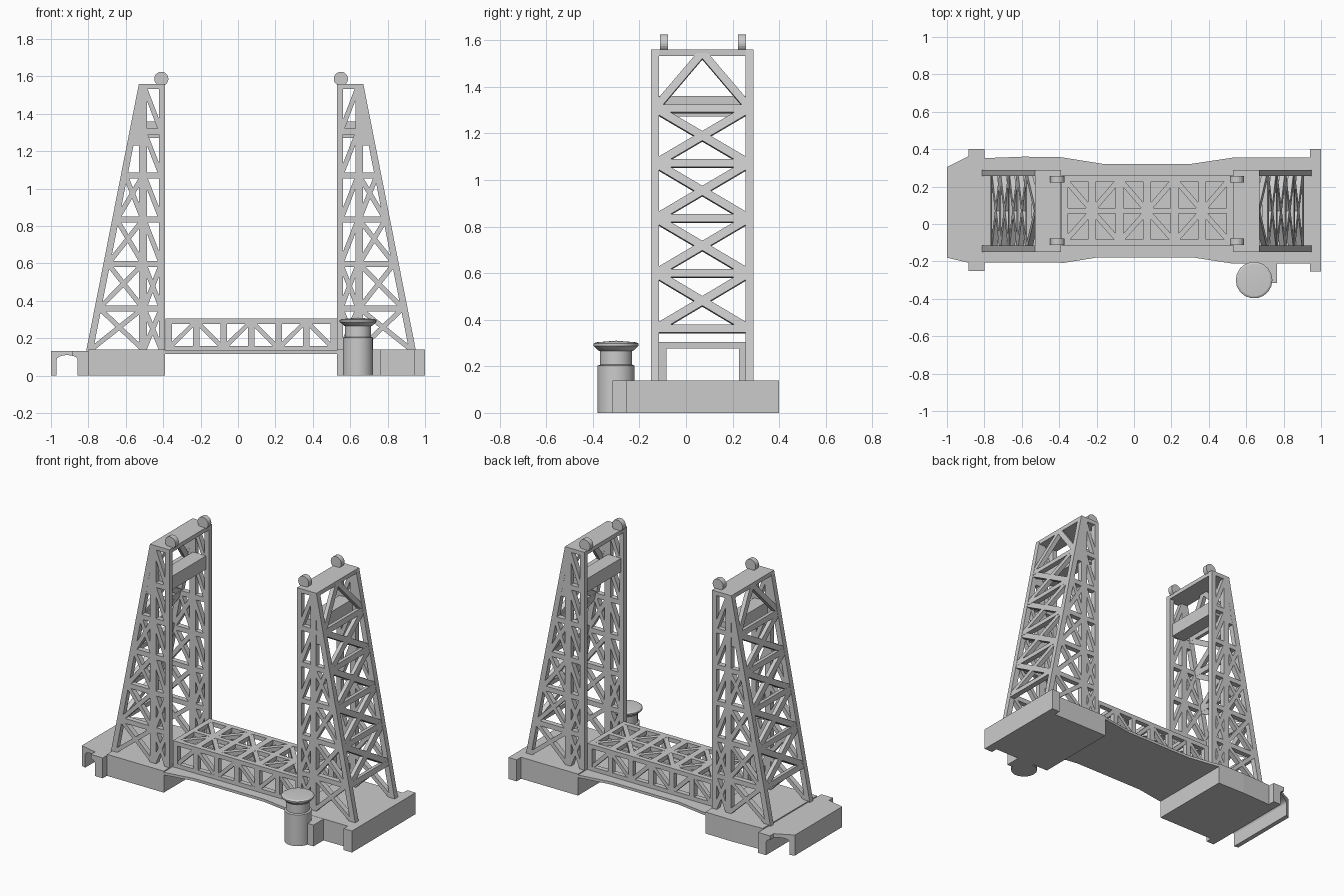
import bpy, bmesh, math
from mathutils import Vector, Matrix

if "Cube" in bpy.data.objects:
    bpy.data.objects.remove(bpy.data.objects["Cube"])

CY, CX = 0.07, 0.07          # centre lines of towers and span
Y0, Y1 = -0.15, 0.29         # tower faces
T = 0.034                    # member thickness


def finish(name, bm):
    bmesh.ops.recalc_face_normals(bm, faces=bm.faces)
    me = bpy.data.meshes.new(name)
    bm.to_mesh(me)
    bm.free()
    ob = bpy.data.objects.new(name, me)
    bpy.context.collection.objects.link(ob)
    return ob


def bar(bm, p, q, w, d, n):
    """Box from p to q, w wide in the face, d deep along normal n."""
    p, q, n = Vector(p), Vector(q), Vector(n)
    x = (q - p).normalized()
    s = n.cross(x).normalized()
    m = x.cross(s)
    mat = Matrix((x * (q - p).length, s * w, m * d)).transposed().to_4x4()
    mat.translation = (p + q) / 2
    bmesh.ops.create_cube(bm, size=1, matrix=mat)


def box(bm, x0, x1, y0, y1, z0, z1):
    ym, zm = (y0 + y1) / 2, (z0 + z1) / 2
    bar(bm, (x0, ym, zm), (x1, ym, zm), y1 - y0, z1 - z0, (0, 0, 1))


def prism(bm, pts, vec):
    """Extrude a closed outline along vec."""
    f = bm.faces.new([bm.verts.new(p) for p in pts])
    r = bmesh.ops.extrude_face_region(bm, geom=[f])
    vs = [g for g in r["geom"] if isinstance(g, bmesh.types.BMVert)]
    bmesh.ops.translate(bm, verts=vs, vec=vec)


def slab(name, outline, z0, z1):
    bm = bmesh.new()
    prism(bm, [(x, y, z0) for x, y in outline], (0, 0, z1 - z0))
    return finish(name, bm)


# ---- lift towers
LEVELS = [0.14, 0.36, 0.598, 0.834, 1.07, 1.305, 1.545]


def out(z):
    """Depth of the tower from its upright face to its sloping face."""
    return 0.14 + (1.56 - z) * 0.28 / 1.42


def tower(name, s):
    bm = bmesh.new()
    X = lambda u: CX + s * (0.46 + u)
    ny = (0, 1, 0)
    for y in (Y0 + T / 2, Y1 - T / 2):
        def side(u0, z0, u1, z1, w):
            bar(bm, (X(u0), y, z0), (X(u1), y, z1), w, T, ny)
        side(0.016, 0.13, 0.016, 1.56, 0.032)
        side(0.118, 0.13, 0.118, 1.56, 0.042)
        # sloping leg and the solid web near its top
        prism(bm, [(X(u), y - T / 2, z) for u, z in (
            (out(0.13), 0.13), (out(1.56), 1.56),
            (out(1.56) - 0.036, 1.56), (out(0.13) - 0.036, 0.13))], (0, T, 0))
        prism(bm, [(X(u), y - T / 2 + 0.001, z) for u, z in (
            (0.12, 1.23), (out(1.23) - 0.02, 1.23), (0.12, 1.54))],
            (0, T - 0.002, 0))
        for z in LEVELS[1:-1]:
            side(0.005, z, out(z) - 0.01, z, 0.032)
        for i, (a, b) in enumerate(zip(LEVELS, LEVELS[1:])):
            side(0.02, a, 0.112, b, 0.026)
            if i < 2:
                side(0.112, a, 0.02, b, 0.026)
            if i < 4:
                side(0.118, a, out(b) - 0.025, b, 0.026)
                side(out(a) - 0.025, a, 0.118, b, 0.026)
    # sloping face: rails, crosses and the top frame
    n = (1.42, 0, s * 0.28)
    ya, yb = Y0 + 0.02, Y1 - 0.02
    P = lambda y, z: (X(out(z) - 0.017), y, z)
    for z in LEVELS[1:-1]:
        bar(bm, P(ya, z), P(yb, z), 0.034, 0.03, n)
    for a, b in zip(LEVELS[1:-2], LEVELS[2:-1]):
        bar(bm, P(ya, a), P(yb, b), 0.036, 0.028, n)
        bar(bm, P(yb, a), P(ya, b), 0.036, 0.028, n)
    for y in (ya, yb):
        bar(bm, P(y, 1.31), P(CY, 1.545), 0.034, 0.028, n)
    # top plate
    xs = sorted((X(0), X(0.14)))
    box(bm, xs[0], xs[1], Y0, Y1, 1.533, 1.56)
    finish(name, bm)

    # counterweight hanging between the side frames
    bm = bmesh.new()
    xs = sorted((X(0.02), X(0.115)))
    box(bm, xs[0], xs[1], Y0 + 0.03, Y1 - 0.03, 1.272, 1.36)
    finish(name + "_counterweight", bm)

    # cable wheels
    bm = bmesh.new()
    for y in (-0.095, 0.24):
        mat = Matrix.Translation((X(0.02), y, 1.587)) @ Matrix.Rotation(math.pi / 2, 4, 'X')
        bmesh.ops.create_cone(bm, cap_ends=True, segments=20, radius1=0.038,
                              radius2=0.038, depth=0.034, matrix=mat)
    finish(name + "_wheels", bm)


tower("left_tower", -1)
tower("right_tower", 1)

# ---- lift span truss
bm = bmesh.new()
XA, XB, SY0, SY1, N = -0.388, 0.528, -0.115, 0.26, 6
nodes = [XA + 0.017 + i * (XB - XA - 0.034) / N for i in range(N + 1)]
ZB, ZT = 0.146, 0.291
for y in (SY0 + 0.016, SY1 - 0.016):
    for z in (ZB, ZT):
        bar(bm, (XA, y, z), (XB, y, z), 0.028, 0.032, (0, 1, 0))
    for i, x in enumerate(nodes):
        bar(bm, (x, y, ZB), (x, y, ZT), 0.034, 0.032, (0, 1, 0))
        if i < N:
            a, b = (ZB, ZT) if i % 2 == 0 else (ZT, ZB)
            bar(bm, (x, y, a), (nodes[i + 1], y, b), 0.024, 0.03, (0, 1, 0))
up = (0, 0, 1)
bar(bm, (XA, CY, ZT), (XB, CY, ZT), 0.03, 0.028, up)
for i, x in enumerate(nodes):
    bar(bm, (x, SY0 + 0.005, ZT), (x, SY1 - 0.005, ZT), 0.042 if 0 < i < N else 0.034, 0.028, up)
    if i < N:
        for y in (SY0 + 0.02, SY1 - 0.02):
            a, b = (y, CY) if i % 2 == 0 else (CY, y)
            bar(bm, (x, a, ZT), (nodes[i + 1], b, ZT), 0.028, 0.026, up)
finish("span_truss", bm)

# ---- roadway deck
slab("road_deck", [(-0.39, -0.21), (-0.19, -0.178), (0.31, -0.178), (0.53, -0.212),
                   (0.53, 0.355), (0.31, 0.322), (-0.17, 0.322), (-0.39, 0.357)],
     0.117, 0.134)

# ---- left pier with arched end
slab("left_pier", [(-0.80, -0.207), (-0.39, -0.207), (-0.39, 0.357),
                   (-0.59, 0.36), (-0.80, 0.352)], 0, 0.14)
end = slab("left_pier_end", [(-1, -0.18), (-0.885, -0.207), (-0.885, -0.25), (-0.80, -0.25),
                             (-0.80, 0.40), (-0.885, 0.40), (-0.885, 0.362), (-1, 0.305)],
           0, 0.133)
bm = bmesh.new()
arch = [(-0.857, -0.05)] + [
    (-0.9135 + 0.0565 * math.cos(a), 0.085 + 0.025 * math.sin(a))
    for a in [math.pi * i / 10 for i in range(11)]] + [(-0.97, -0.05)]
prism(bm, [(x, -0.5, z) for x, z in arch], (0, 1, 0))
cutter = finish("arch_cutter", bm)
cutter.hide_render = True
mod = end.modifiers.new("arch", 'BOOLEAN')
mod.operation, mod.object, mod.solver = 'DIFFERENCE', cutter, 'EXACT'
# bake the cut and discard the cutter
dg = bpy.context.evaluated_depsgraph_get()
baked = bpy.data.meshes.new_from_object(end.evaluated_get(dg))
end.modifiers.clear()
end.data = baked
bpy.data.objects.remove(cutter)

# ---- right pier
slab("right_pier", [(0.53, -0.212), (0.94, -0.212), (0.94, -0.255), (1, -0.255),
                    (1, 0.40), (0.94, 0.40), (0.94, 0.355), (0.53, 0.355)], 0, 0.14)
slab("control_house_step", [(0.64, -0.315), (0.765, -0.315), (0.765, -0.20), (0.64, -0.20)],
     0, 0.139)

# ---- round control house
bm = bmesh.new()
profile = [(0, 0), (0.081, 0), (0.081, 0.203), (0.07, 0.207), (0.07, 0.265), (0.077, 0.268),
           (0.098, 0.288), (0.098, 0.297), (0.088, 0.303), (0, 0.31)]
vs = [bm.verts.new((r, 0, z)) for r, z in profile]
es = [bm.edges.new(e) for e in zip(vs, vs[1:])]
bmesh.ops.spin(bm, geom=vs + es, cent=(0, 0, 0), axis=(0, 0, 1),
               angle=2 * math.pi, steps=18, use_merge=True)
bmesh.ops.remove_doubles(bm, verts=bm.verts, dist=1e-5)
house = finish("control_house", bm)
house.location = (0.642, -0.30, 0)
bpy.ops.object.select_all(action='DESELECT')
house.select_set(True)
bpy.context.view_layer.objects.active = house
bpy.ops.object.shade_smooth_by_angle(angle=math.radians(25))
